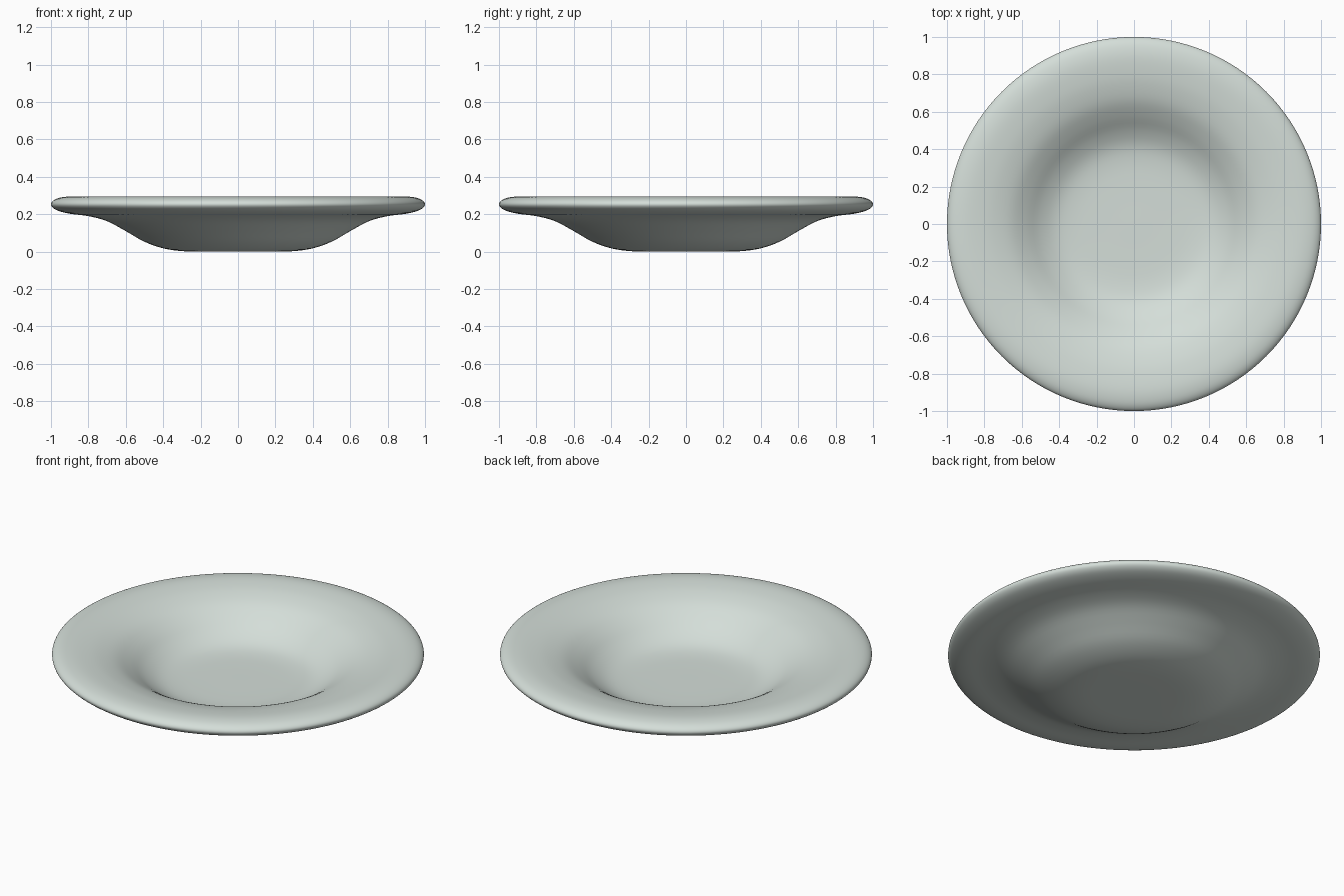
import bpy
import bmesh
import math
from mathutils import Vector

cube = bpy.data.objects.get("Cube")
if cube:
    bpy.data.objects.remove(cube, do_unlink=True)

SIDES = 128
STEPS = 4

# Half profile (radius, height): underside, rounded rim, then inner bowl
PROFILE = [
    (0, 0), (0.18, 0), (0.3, 0.003), (0.4, 0.018), (0.5, 0.053),
    (0.6, 0.11), (0.7, 0.163), (0.8, 0.19), (0.9, 0.203), (0.96, 0.218),
    (0.99, 0.235), (1.0, 0.254), (0.988, 0.273), (0.955, 0.288),
    (0.9, 0.295), (0.83, 0.291), (0.75, 0.278), (0.66, 0.25),
    (0.58, 0.205), (0.5, 0.15), (0.42, 0.112), (0.33, 0.096),
    (0.2, 0.092), (0, 0.092),
]


def smooth_path(points, steps):
    """Catmull-Rom path through the points."""
    pts = [Vector((r, 0, z)) for r, z in points]
    path = []
    for i in range(len(pts) - 1):
        a, b = pts[max(i - 1, 0)], pts[i]
        c, d = pts[i + 1], pts[min(i + 2, len(pts) - 1)]
        for s in range(steps):
            t = s / steps
            path.append(0.5 * (2 * b + (c - a) * t
                               + (2 * a - 5 * b + 4 * c - d) * t ** 2
                               + (3 * b - a - 3 * c + d) * t ** 3))
    return path + [pts[-1]]


# Glazed ceramic
glaze = bpy.data.materials.new("pale grey green glaze")
glaze.use_nodes = True
color = (0.66, 0.73, 0.69, 1)
glaze.diffuse_color = color
glaze.node_tree.nodes["Principled BSDF"].inputs["Base Color"].default_value = color

# Plate: profile spun around the vertical axis
bm = bmesh.new()
verts = [bm.verts.new(p) for p in smooth_path(PROFILE, STEPS)]
edges = [bm.edges.new(pair) for pair in zip(verts, verts[1:])]
bmesh.ops.spin(bm, geom=verts + edges, cent=(0, 0, 0), axis=(0, 0, 1),
               angle=math.tau, steps=SIDES, use_merge=False)
bmesh.ops.remove_doubles(bm, verts=bm.verts[:], dist=0.0001)
bmesh.ops.recalc_face_normals(bm, faces=bm.faces[:])
for face in bm.faces:
    face.smooth = True

mesh = bpy.data.meshes.new("plate")
bm.to_mesh(mesh)
bm.free()
mesh.materials.append(glaze)
plate = bpy.data.objects.new("plate", mesh)
bpy.context.collection.objects.link(plate)
